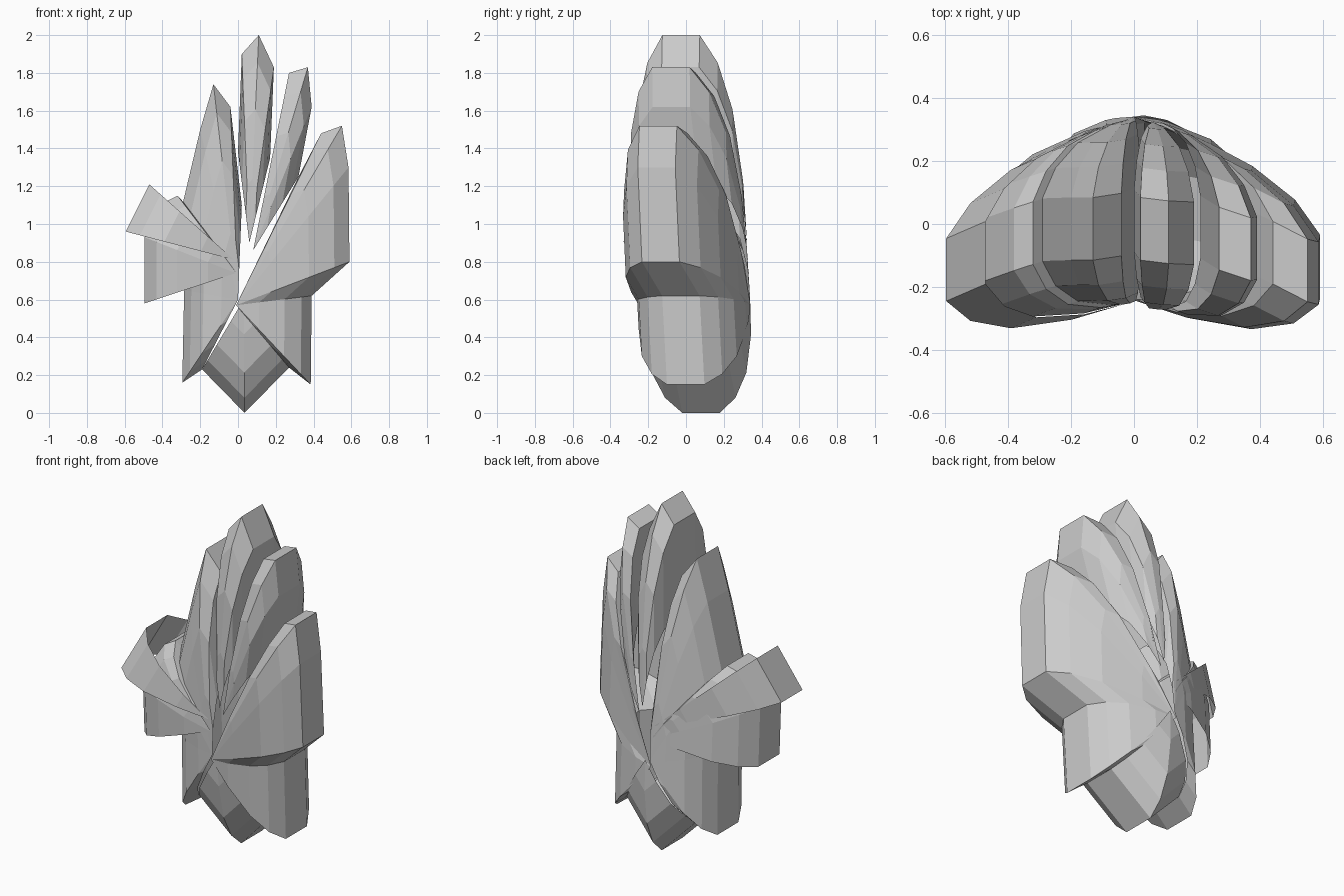
import bpy, bmesh
from math import sin, cos, radians

if "Cube" in bpy.data.objects:
    bpy.data.objects.remove(bpy.data.objects["Cube"])

ANGLES = [-80, -60, -40, -20, 20, 40, 60, 80]   # steps of each front-to-back arc
HALF_DEPTH = 0.29


def depth_centre(x, z):
    # the model bows forward at the sides and leans slightly
    return 0.08 - 0.05 * z - 0.5 * x * x


def arc(bm, tip, pole):
    # arc from the front pole, around a tip, to the back pole
    c0, c1 = depth_centre(*pole), depth_centre(*tip)
    verts = []
    for a in ANGLES:
        t = radians(a)
        f = (cos(t) / cos(radians(20))) ** 0.7
        x, z = (p + (q - p) * f for p, q in zip(pole, tip))
        verts.append(bm.verts.new((x, c0 + (c1 - c0) * f + HALF_DEPTH * sin(t), z)))
    return verts


def petals(name, outline, pole):
    # skin neighbouring arcs into faceted bands that meet at both poles
    bm = bmesh.new()
    arcs = [arc(bm, p, pole) for p in outline]
    c = depth_centre(*pole)
    front = bm.verts.new((pole[0], c - HALF_DEPTH, pole[1]))
    back = bm.verts.new((pole[0], c + HALF_DEPTH, pole[1]))
    for a, b in zip(arcs, arcs[1:]):
        bm.faces.new((front, b[0], a[0]))
        for i in range(len(ANGLES) - 1):
            bm.faces.new((a[i], b[i], b[i + 1], a[i + 1]))
        bm.faces.new((a[-1], b[-1], back))
    bmesh.ops.recalc_face_normals(bm, faces=bm.faces)
    me = bpy.data.meshes.new(name)
    bm.to_mesh(me)
    bm.free()
    bpy.context.collection.objects.link(bpy.data.objects.new(name, me))


# upper petals, each converging on its own pole
petals("top_petal", [(0.0, 1.38), (0.02, 1.90), (0.11, 2.00), (0.19, 1.83),
                     (0.17, 1.35)], (0.06, 0.90))
petals("upper_right_petal", [(0.21, 1.35), (0.27, 1.80), (0.37, 1.83), (0.39, 1.62),
                             (0.32, 1.25)], (0.08, 0.86))

# main body petals, clockwise from the right
petals("right_petals", [(0.32, 1.25), (0.44, 1.48), (0.55, 1.52), (0.585, 1.30),
                        (0.59, 0.80), (0.39, 0.62), (0.385, 0.15), (0.27, 0.24)],
       (-0.01, 0.57))
petals("bottom_petal", [(0.27, 0.24), (0.035, 0.00), (-0.19, 0.23)], (0.03, 0.60))
petals("left_petals", [(-0.19, 0.23), (-0.295, 0.16), (-0.285, 0.65), (-0.29, 1.12),
                       (-0.20, 1.50), (-0.13, 1.74), (-0.04, 1.62), (0.02, 1.10)],
       (0.0, 0.60))

# open side bands on the left: a folded inner band and a strap crossing it
petals("left_inner_band", [(-0.495, 0.58), (-0.495, 0.93), (-0.38, 1.12),
                           (-0.32, 1.15), (-0.20, 1.02)], (-0.01, 0.74))
petals("left_outer_strap", [(-0.595, 0.96), (-0.47, 1.21)], (-0.02, 0.81))
